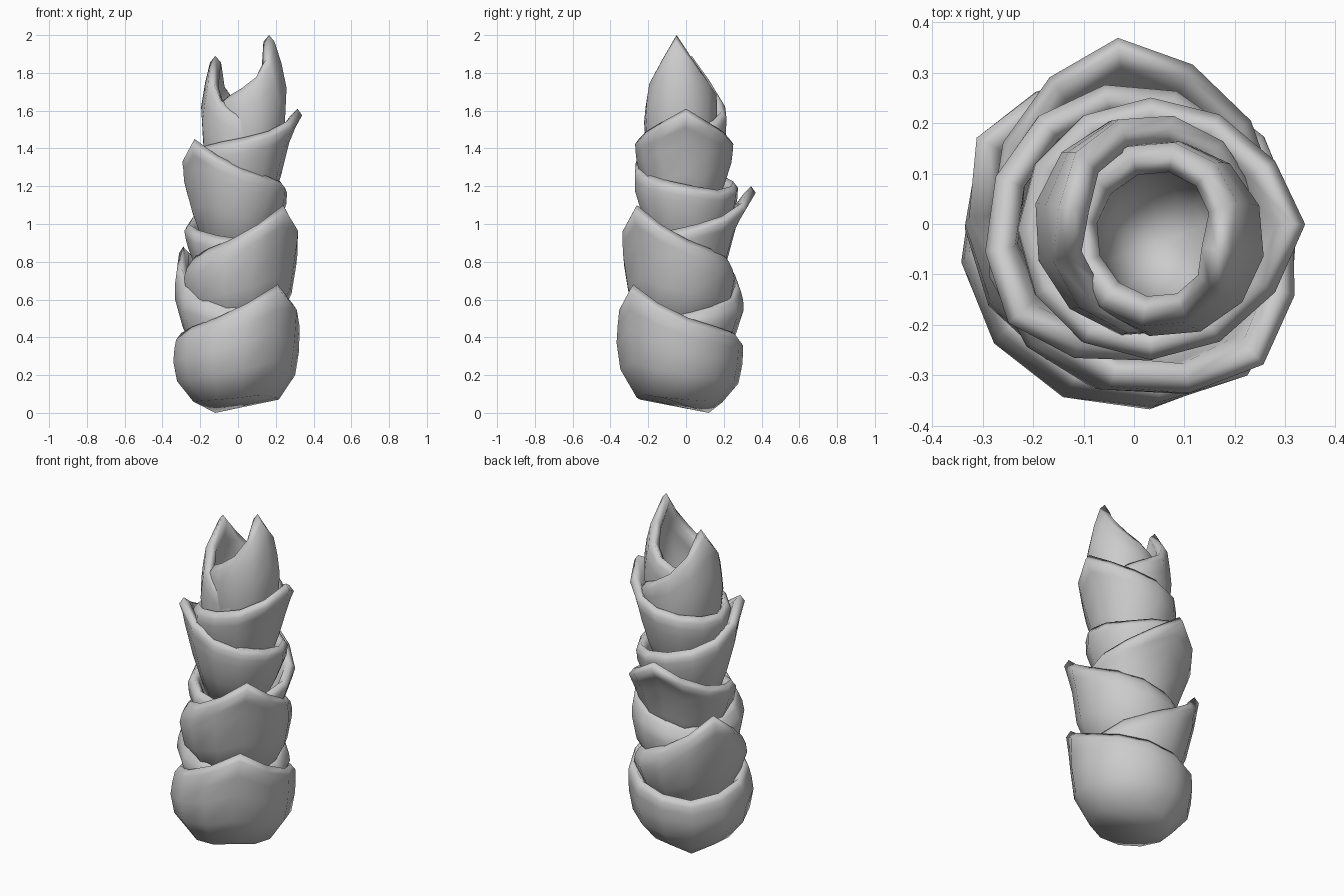
import bpy, bmesh, math
from mathutils import Vector

if "Cube" in bpy.data.objects:
    bpy.data.objects.remove(bpy.data.objects["Cube"])

N = 12
THICK = 0.06
# rim height and pull towards the tip, by angle away from the tip
FALL = [1.0, 0.68, 0.43, 0.28, 0.17, 0.07, 0.0]
PULL = [1.0, 0.5, 0.2, 0.06, 0.0, 0.0, 0.0]


def sheath(name, tip, az, low, base, belly_c, belly_r, rim_c, rim_r,
           belly_t=0.65, taper=(0.7, 0.94), foot=None):
    """One cup-shaped leaf wrap with a raised tip and a thick rounded rim."""
    a0 = math.radians(az)
    tip = Vector(tip)
    d0 = Vector((math.cos(a0), math.sin(a0)))
    belly_c, rim_c = Vector(belly_c), Vector(rim_c)
    shift = tip.xy - (rim_c + d0 * (rim_r - THICK * 0.45))
    foot = Vector(foot if foot else (*belly_c, base))
    bm = bmesh.new()

    mid_c = (belly_c + rim_c) / 2
    mid_r = max(belly_r, rim_r) * 0.4 + (belly_r + rim_r) * 0.3
    mt = (belly_t + 1) / 2
    # rows: (height fraction, centre, radius, drop below rim, tip pull)
    rows = [
        (0.14, belly_c, belly_r * taper[0], 0, 0),
        (belly_t * 0.62, belly_c, belly_r * taper[1], 0, 0),
        (belly_t, belly_c, belly_r, 0, 0),
        (mt, mid_c, mid_r, 0.01, 0.4),
        (1.0, rim_c, rim_r, 0.035, 0.95),
        (1.0, rim_c, rim_r - THICK * 0.45, 0, 1),
        (1.0, rim_c, rim_r - THICK, 0.035, 0.95),
        (mt, mid_c, mid_r - THICK, 0.01, 0.4),
        (belly_t, belly_c, belly_r - THICK, 0, 0),
        (belly_t * 0.62, belly_c, belly_r * taper[1] - THICK, 0, 0),
        (0.22, belly_c, belly_r * taper[0] - THICK, 0, 0),
    ]
    rings = []
    for t, c, r, drop, pull in rows:
        ring = []
        for i in range(N):
            k = min(i, N - i)
            a = a0 + 2 * math.pi * i / N
            rim_z = low + (tip.z - low) * FALL[k]
            p = c + Vector((math.cos(a), math.sin(a))) * r + shift * PULL[k] * pull
            ring.append(bm.verts.new((p.x, p.y, base + (rim_z - base) * t - drop)))
        rings.append(ring)
    for lo, hi in zip(rings, rings[1:]):
        for i in range(N):
            j = (i + 1) % N
            bm.faces.new((lo[i], lo[j], hi[j], hi[i]))
    # closed outer foot and inner floor
    bottom = bm.verts.new(foot)
    floor = bm.verts.new((belly_c.x, belly_c.y, base + 0.06))
    for i in range(N):
        j = (i + 1) % N
        bm.faces.new((bottom, rings[0][j], rings[0][i]))
        bm.faces.new((floor, rings[-1][i], rings[-1][j]))
    bmesh.ops.recalc_face_normals(bm, faces=bm.faces)
    me = bpy.data.meshes.new(name)
    bm.to_mesh(me)
    bm.free()
    for p in me.polygons:
        p.use_smooth = True
    ob = bpy.data.objects.new(name, me)
    bpy.context.collection.objects.link(ob)
    return ob


# wraps from the ground up, tips turning around the stem
sheath("bottom_wrap", (0.21, -0.28, 0.68), -53, 0.37, 0.0, (-0.01, -0.035), 0.335,
       (-0.005, -0.02), 0.325, 0.64, (0.68, 0.94), foot=(-0.12, 0.12, 0.0))
sheath("second_wrap", (-0.29, 0.16, 0.88), 152, 0.52, 0.2, (-0.03, 0.0), 0.305,
       (-0.03, 0.005), 0.28, 0.72, (0.6, 0.86))
sheath("third_wrap", (0.24, -0.26, 1.10), -47, 0.78, 0.4, (0.01, -0.035), 0.305,
       (0.03, -0.045), 0.285, 0.72, (0.66, 0.92))
sheath("fourth_wrap", (-0.03, 0.345, 1.20), 95, 0.92, 0.55, (0.0, 0.01), 0.265,
       (0.0, 0.03), 0.285, 0.72, (0.6, 0.82))
sheath("fifth_wrap", (-0.23, -0.18, 1.45), 220, 1.18, 0.8, (-0.015, 0.0), 0.275,
       (-0.01, 0.005), 0.275, 0.76, (0.6, 0.84))
sheath("sixth_wrap", (0.315, 0.0, 1.61), 0, 1.40, 1.0, (0.02, -0.01), 0.25,
       (0.03, -0.01), 0.26, 0.7, (0.62, 0.84))
sheath("seventh_wrap", (-0.12, 0.03, 1.89), 168, 1.48, 1.12, (0.02, -0.005), 0.22,
       (0.03, 0.0), 0.22, 0.65, (0.75, 0.95))
sheath("top_wrap", (0.165, -0.05, 2.0), -10, 1.61, 1.2, (0.065, -0.03), 0.195,
       (0.05, -0.02), 0.185, 0.65, (0.75, 0.95))
